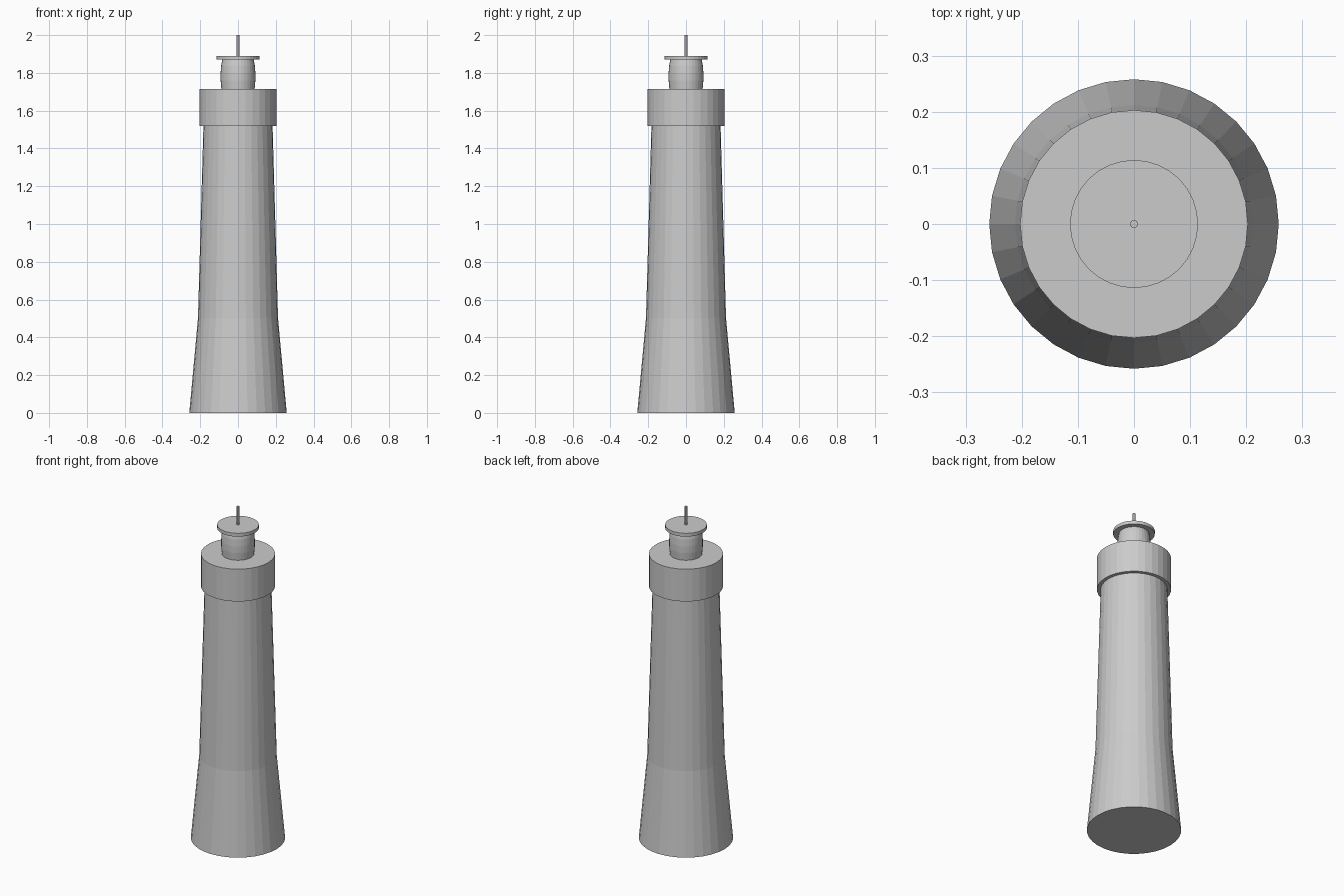
import bpy, bmesh
from math import cos, sin, tau

if "Cube" in bpy.data.objects:
    bpy.data.objects.remove(bpy.data.objects["Cube"])


def lathe(name, profile, sides=32):
    """Closed solid of revolution from (radius, z) points, bottom to top."""
    bm = bmesh.new()
    rings = [[bm.verts.new((r * cos(tau * i / sides), r * sin(tau * i / sides), z))
              for i in range(sides)] for r, z in profile]
    for low, high in zip(rings, rings[1:]):
        for i in range(sides):
            j = (i + 1) % sides
            bm.faces.new((low[i], low[j], high[j], high[i]))
    bm.faces.new(rings[0][::-1])
    bm.faces.new(rings[-1])
    mesh = bpy.data.meshes.new(name)
    bm.to_mesh(mesh)
    bm.free()
    obj = bpy.data.objects.new(name, mesh)
    bpy.context.collection.objects.link(obj)
    return obj


# Tapering tower with flared foot
lathe("tower", [(0.258, 0), (0.212, 0.5), (0.183, 1.52)])

# Wide gallery drum
lathe("gallery", [(0.203, 1.52), (0.203, 1.715)])

# Slightly bulging lantern room
lathe("lantern", [(0.088, 1.715), (0.092, 1.76), (0.092, 1.80),
                  (0.089, 1.84), (0.083, 1.87)])

# Flat roof disc and mast
lathe("roof", [(0.114, 1.87), (0.114, 1.89)])
lathe("mast", [(0.007, 1.89), (0.007, 2.0)], 16)
